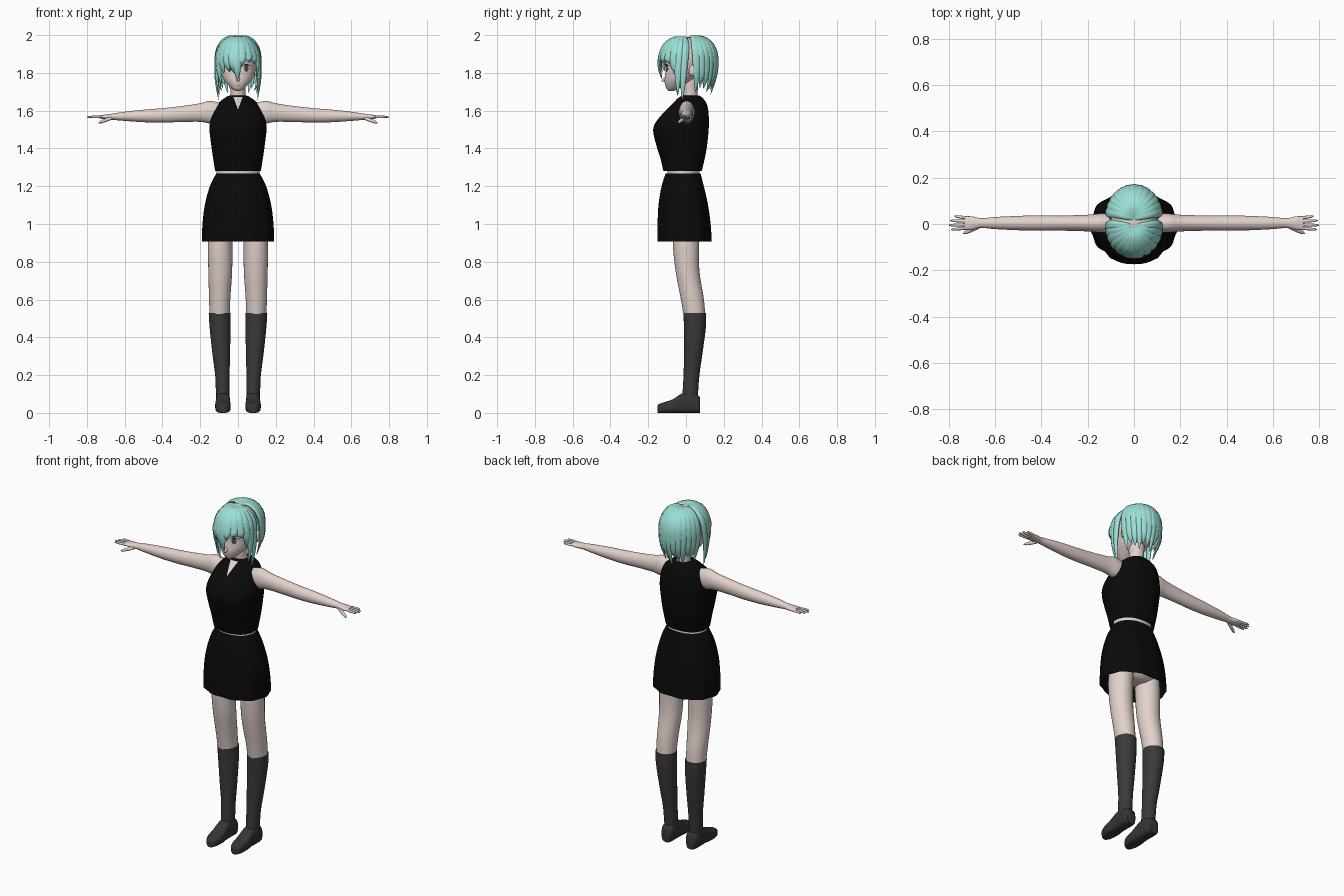
import bpy, bmesh, math
from mathutils import Vector as V

if "Cube" in bpy.data.objects:
    bpy.data.objects.remove(bpy.data.objects["Cube"])

def mat(name, r, g, b):
    m = bpy.data.materials.new(name)
    m.diffuse_color = (r, g, b, 1)
    m.use_nodes = True
    m.node_tree.nodes["Principled BSDF"].inputs["Base Color"].default_value = m.diffuse_color
    return m

SKIN = mat("skin", .76, .64, .60)
HAIR = mat("teal hair", .33, .74, .67)
BLACK = mat("black cloth", .003, .003, .003)
SOCK = mat("charcoal knit", .042, .042, .042)
SHOE = mat("dark leather", .035, .035, .035)
WHITE = mat("eye white", .78, .76, .76)
IRIS = mat("eye brown", .12, .07, .06)
LIP = mat("lip", .45, .25, .24)

def smooth(rows, k=4):
    """Catmull-Rom interpolation of equal-length number rows."""
    out = []
    for i in range(len(rows) - 1):
        p = [rows[max(0, min(len(rows) - 1, i + d))] for d in (-1, 0, 1, 2)]
        for j in range(k):
            t = j / k
            out.append([b + .5 * t * (c - a + t * (2*a - 5*b + 4*c - d + t * (3*(b - c) + d - a)))
                        for a, b, c, d in zip(*p)])
    return out + [list(rows[-1])]

def ring(c, u, v, n=28, p=2.0):
    """Superellipse with centre c and half axes u, v."""
    pts = []
    for i in range(n):
        a = 2 * math.pi * i / n
        x, y = math.cos(a), math.sin(a)
        f = lambda q: math.copysign(abs(q) ** (2 / p), q)
        pts.append(V(c) + V(u) * f(x) + V(v) * f(y))
    return pts

def finish(name, bm, m, mirror=False, angle=50):
    bmesh.ops.recalc_face_normals(bm, faces=bm.faces)
    me = bpy.data.meshes.new(name)
    bm.to_mesh(me)
    bm.free()
    me.materials.append(m)
    for f in me.polygons:
        f.use_smooth = True
    me.set_sharp_from_angle(angle=math.radians(angle))
    ob = bpy.data.objects.new(name, me)
    bpy.context.collection.objects.link(ob)
    if mirror:
        ob.modifiers.new("mirror", 'MIRROR').use_bisect_axis[0] = False
    return ob

def loft(name, shells, m, mirror=False, caps=True, angle=50):
    """Each shell is a list of rings that are skinned together."""
    bm = bmesh.new()
    for rings in shells:
        rows = [[bm.verts.new(p) for p in r] for r in rings]
        n = len(rows[0])
        for a, b in zip(rows, rows[1:]):
            for i in range(n):
                bm.faces.new((a[i], a[(i + 1) % n], b[(i + 1) % n], b[i]))
        if caps:
            bm.faces.new(rows[0])
            bm.faces.new(rows[-1])
    return finish(name, bm, m, mirror, angle)

def body_rings(prof, p=2.0, n=40):
    """Rows: z, half width, front y, back y."""
    return [ring((0, (f + b) / 2, z), (w, 0, 0), (0, (b - f) / 2, 0), n, p) for z, w, f, b in prof]

def limb_rings(prof):
    """Rows: z, centre x, centre y, half x, half y."""
    return [ring((x, y, z), (rx, 0, 0), (0, ry, 0)) for z, x, y, rx, ry in smooth(prof)]

def decal(name, outline, prof, m, p=2.0, lift=.002, mirror=False):
    """Thin plate laid on the front of a body profile; outline in (x, z)."""
    def on(x, z):
        for a, b in zip(prof, prof[1:]):
            if min(a[0], b[0]) <= z <= max(a[0], b[0]):
                t = (z - a[0]) / (b[0] - a[0])
                w, f, k = (a[i] + t * (b[i] - a[i]) for i in (1, 2, 3))
                h = max(0, 1 - min(1, abs(x) / w) ** p) ** (1 / p)
                return V((x, (f + k) / 2 - h * (k - f) / 2 - lift, z))
        return V((x, prof[-1][2], z))
    pts = []
    for (a, b), (c, d) in zip(outline, outline[1:] + outline[:1]):
        pts += [(a + (c - a) * t / 4, b + (d - b) * t / 4) for t in range(4)]
    n = len(pts)
    cx, cz = sum(q[0] for q in pts) / n, sum(q[1] for q in pts) / n
    bm = bmesh.new()
    rows = [[bm.verts.new(on(cx + (x - cx) * s, cz + (z - cz) * s)) for x, z in pts] for s in (.05, .35, .7, 1)]
    bm.faces.new(rows[0])
    for a, b in zip(rows, rows[1:]):
        for i in range(n):
            bm.faces.new((a[i], a[(i + 1) % n], b[(i + 1) % n], b[i]))
    return finish(name, bm, m, mirror)

def oval(x, z, rx, rz, n=12):
    return [(x + rx * math.cos(2 * math.pi * i / n), z + rz * math.sin(2 * math.pi * i / n)) for i in range(n)]

def strand(path, w, t, centre):
    """Flat tapered hair lock following a path around the centre."""
    pts = [V(q) for q in smooth(path, 4)]
    out, n = [], len(pts) - 1
    for i, q in enumerate(pts):
        s = i / n
        tan = (pts[min(n, i + 1)] - pts[max(0, i - 1)]).normalized()
        nor = q - V(centre)
        nor = (nor - tan * nor.dot(tan)).normalized()
        f = min(1, .3 + 1.6 * s) * (1 - s ** 5) + .03
        out.append(ring(q, tan.cross(nor) * w * f, nor * t * min(1, f + .2 * (1 - s)), 10))
    return out

# head, nose, ears, neck
head = smooth([(1.703, .01, -.09, -.065), (1.718, .034, -.104, -.035), (1.75, .064, -.113, .02),
               (1.78, .083, -.112, .06), (1.82, .095, -.108, .09), (1.87, .102, -.112, .108),
               (1.92, .098, -.107, .108), (1.96, .076, -.082, .09), (1.983, .042, -.042, .058), (1.99, .005, 0, .01)])
loft("head", [body_rings(head)], SKIN)
loft("nose", [[ring((0, y, z), (r, 0, 0), (0, 0, r * 1.4), 10) for y, z, r in
               ((-.1, 1.772, .014), (-.118, 1.764, .008), (-.129, 1.757, .002))]], SKIN)
loft("ear", [[ring((.098 + .012 * s, .035 + .006 * s, 1.815), (0, .02 * r, 0), (0, .006 * r, .032 * r), 14)
              for s, r in ((-1, .7), (0, 1), (.8, .9), (1.1, .4))]], SKIN, mirror=True)
loft("neck", [limb_rings([(1.58, 0, .03, .055, .05), (1.64, 0, .027, .045, .044), (1.68, 0, .022, .039, .04),
                          (1.77, 0, .02, .042, .045)])], SKIN)

# face details
decal("eye_white", oval(.045, 1.823, .024, .02), head, WHITE, mirror=True)
decal("iris", oval(.044, 1.823, .012, .018), head, IRIS, lift=.004, mirror=True)
decal("lash", [(.018, 1.838), (.045, 1.848), (.073, 1.834), (.045, 1.841)], head, BLACK, lift=.005, mirror=True)
decal("brow", [(.02, 1.872), (.048, 1.879), (.07, 1.872), (.048, 1.875)], head, HAIR, lift=.003, mirror=True)
decal("mouth", oval(0, 1.734, .013, .002), head, LIP)

# back hair: locks fanning from the crown over the back
back = []
for i in range(13):
    a = math.radians(-75 + 150 * i / 12)
    tip = 1.685 + .02 * (i % 3) + .015 * abs(math.sin(a))
    prof = [(.0, 1.982), (.05, 1.99), (.1, 1.965), (.132, 1.915), (.139, 1.85), (.134, 1.78), (.108, tip)]
    path = [(.83 * r * math.sin(a), .022 + r * math.cos(a), z) for r, z in prof]
    back.append(strand(path, .026, .012, (0, .02, 1.84)))
loft("back_hair", back, HAIR)

# front hair: fringe and long side locks (angle, tip height, tip turn, half width)
front = []
for deg, tip, turn, w in ((-92, 1.655, 8, .022), (-78, 1.68, 6, .024), (-63, 1.74, 4, .026), (-47, 1.80, 0, .026),
                          (-32, 1.81, 4, .026), (-17, 1.80, 6, .026), (-4, 1.765, 3, .028), (12, 1.83, -6, .026),
                          (28, 1.86, 8, .026), (44, 1.85, 12, .026), (61, 1.78, 8, .026), (77, 1.69, -4, .024),
                          (92, 1.655, -8, .022)):
    mid = (1.885 + tip) / 2
    prof = [(.0, 1.98, 0), (.05, 1.984, 0), (.102, 1.948, 0), (.128, 1.89, .2), (.133, mid, .6), (.118, tip, 1)]
    path = []
    for r, z, s in prof:
        a = math.radians(deg + turn * s)
        path.append((.87 * r * math.sin(a), -.008 - r * math.cos(a), z))
    front.append(strand(path, w, .011, (0, -.01, 1.84)))
loft("front_hair", front, HAIR)

# torso skin seen at the waist and under the skirt
loft("hips", [body_rings(smooth([(.93, .06, -.04, .06), (.97, .135, -.075, .095), (1.08, .145, -.09, .1),
                                 (1.2, .117, -.095, .075), (1.33, .112, -.1, .07)]))], SKIN)

# sleeveless shirt with open collar
shirt = smooth([(1.28, .121, -.12, .083), (1.35, .132, -.136, .1), (1.42, .142, -.158, .112), (1.5, .151, -.174, .12),
                (1.55, .145, -.152, .121), (1.6, .128, -.108, .118), (1.64, .104, -.068, .108),
                (1.67, .066, -.036, .085), (1.68, .046, -.02, .068)])
loft("shirt", [body_rings(shirt, 2.3)], BLACK, caps=False)
decal("open_collar", [(-.024, 1.672), (.024, 1.672), (0, 1.605)], shirt, SKIN, 2.3, .003)

# skirt with soft pleats that grow towards the hem
skirt = body_rings(smooth([(1.268, .115, -.108, .077), (1.2, .148, -.13, .095), (1.1, .174, -.147, .118),
                           (1.0, .185, -.152, .132), (.908, .188, -.152, .138)]), 2.2, 80)
for k, r in enumerate(skirt):
    for i, q in enumerate(r):
        g = 1 + .022 * k / len(skirt) * math.cos(10 * 2 * math.pi * i / 80)
        q.x, q.y = q.x * g, q.y * g
loft("skirt", [skirt], BLACK, caps=False)

# arms, palms and fingers
arm = smooth([(.09, 1.585, .04, .055), (.15, 1.592, .041, .06), (.2, 1.59, .036, .049), (.3, 1.582, .033, .042),
              (.4, 1.575, .033, .038), (.5, 1.572, .031, .033), (.6, 1.57, .026, .024), (.66, 1.568, .021, .017),
              (.7, 1.567, .029, .013), (.733, 1.567, .029, .008)])
loft("arm", [[ring((x, .004, z), (0, ry, 0), (0, 0, rz)) for x, z, ry, rz in arm]], SKIN, mirror=True)

def finger(a, b, r):
    a, b = V(a), V(b)
    d = (b - a).normalized()
    u = d.cross(V((0, 0, 1))).normalized()
    return [ring(a.lerp(b, t), u * r * f, d.cross(u) * r * f, 8) for t, f in ((0, 1), (.5, 1), (.85, .8), (1, .25))]

fingers = [finger((.72, .004 + y, 1.567), (x, .004 + y * 1.35, 1.567), .0068)
           for y, x in ((-.021, .79), (-.007, .80), (.008, .794), (.022, .776))]
fingers.append(finger((.672, -.012, 1.56), (.738, -.042, 1.535), .009))
loft("fingers", fingers, SKIN, mirror=True)

# legs, socks, shoes
loft("leg", [limb_rings([(1.02, .085, .005, .066, .07), (.9, .094, 0, .065, .07), (.75, .094, .008, .063, .063),
                         (.6, .097, .034, .056, .061), (.5, .097, .046, .053, .056)])], SKIN, mirror=True)
loft("sock", [limb_rings([(.528, .097, .046, .058, .06), (.45, .095, .047, .055, .058), (.3, .088, .037, .046, .048),
                          (.2, .083, .029, .038, .042), (.11, .081, .023, .036, .041),
                          (.06, .081, .02, .033, .04)])], SOCK, mirror=True)
shoe = smooth([(.073, .028, .085), (.055, .037, .098), (0, .038, .107), (-.03, .037, .098), (-.07, .041, .072),
               (-.115, .038, .057), (-.143, .027, .047), (-.152, .012, .036)], 3)
loft("shoe", [[ring((.08, y, h / 2), (w, 0, 0), (0, 0, h / 2), 24, 3.2) for y, w, h in shoe]], SHOE, mirror=True)
